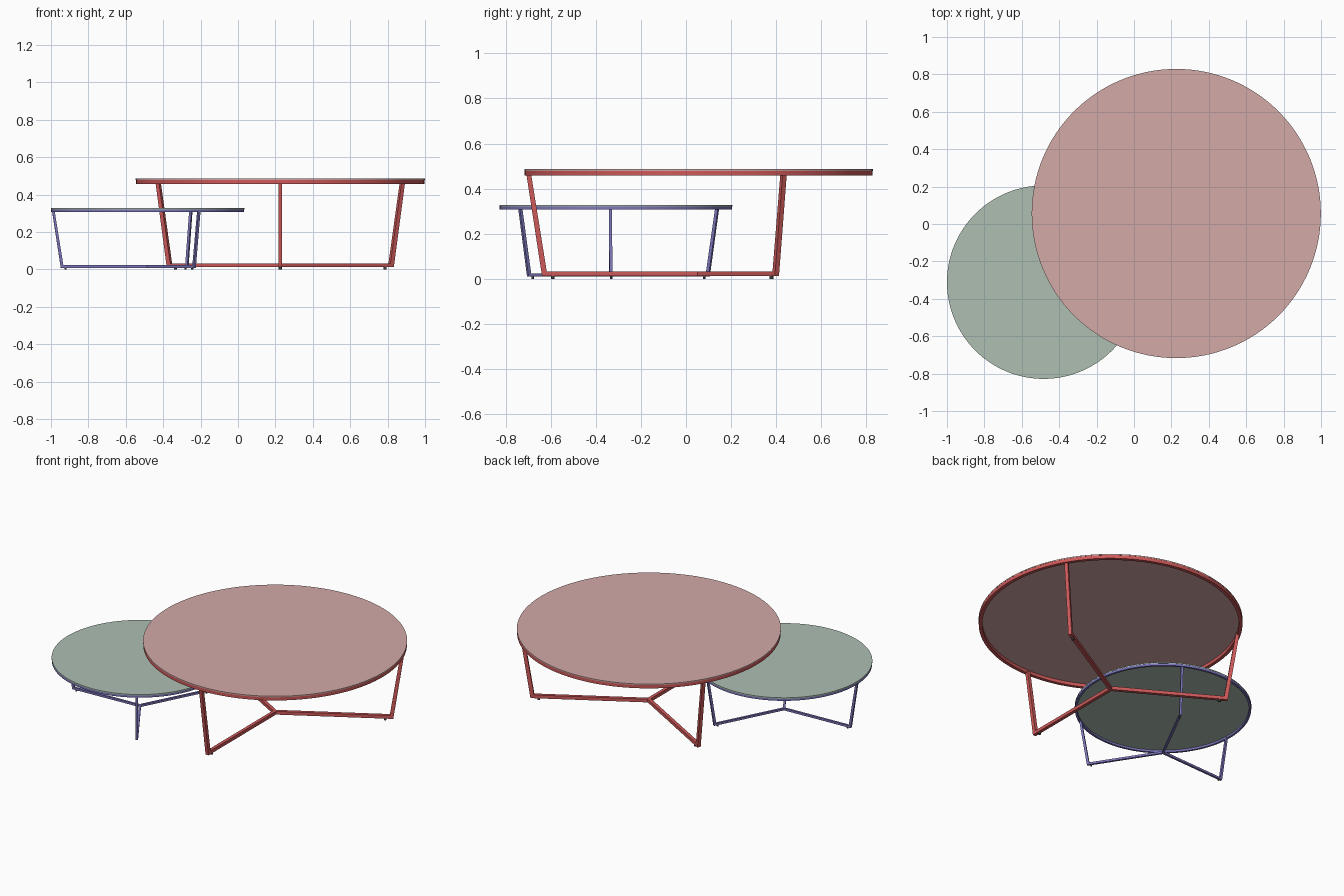
import bpy, bmesh
from math import radians, pi
from mathutils import Matrix, Vector

cube = bpy.data.objects.get("Cube")
if cube:
    bpy.data.objects.remove(cube, do_unlink=True)


def material(name, rgb):
    m = bpy.data.materials.new(name)
    m.use_nodes = True
    m.diffuse_color = (*rgb, 1)
    m.node_tree.nodes["Principled BSDF"].inputs["Base Color"].default_value = (*rgb, 1)
    return m


PINK = material("dusty pink top", (0.65, 0.40, 0.39))
GREEN = material("sage green top", (0.42, 0.52, 0.45))
RED = material("red metal", (0.62, 0.10, 0.10))
VIOLET = material("violet metal", (0.20, 0.18, 0.49))
DARK = material("dark foot pad", (0.05, 0.05, 0.05))


def finish(bm, name, mat, location, smooth=False):
    """Turn a bmesh into a named, coloured object."""
    bmesh.ops.recalc_face_normals(bm, faces=bm.faces)
    mesh = bpy.data.meshes.new(name)
    bm.to_mesh(mesh)
    bm.free()
    mesh.materials.append(mat)
    obj = bpy.data.objects.new(name, mesh)
    obj.location = location
    bpy.context.collection.objects.link(obj)
    if smooth:
        bpy.ops.object.select_all(action='DESELECT')
        obj.select_set(True)
        bpy.context.view_layer.objects.active = obj
        bpy.ops.object.shade_smooth_by_angle(angle=radians(30))
    return obj


def disc(name, mat, location, radius, z0, z1, segments=128):
    bm = bmesh.new()
    bmesh.ops.create_cone(bm, cap_ends=True, segments=segments, radius1=radius,
                          radius2=radius, depth=z1 - z0,
                          matrix=Matrix.Translation((0, 0, (z0 + z1) / 2)))
    return finish(bm, name, mat, location, smooth=True)


def ring(name, mat, location, radius, width, z0, z1):
    """Square-section hoop, spun around the vertical axis."""
    bm = bmesh.new()
    section = [(radius - width, z0), (radius, z0), (radius, z1), (radius - width, z1)]
    verts = [bm.verts.new((r, 0, z)) for r, z in section]
    edges = [bm.edges.new((verts[i], verts[(i + 1) % 4])) for i in range(4)]
    bmesh.ops.spin(bm, geom=verts + edges, cent=(0, 0, 0), axis=(0, 0, 1),
                   angle=2 * pi, steps=128, use_merge=True)
    bmesh.ops.remove_doubles(bm, verts=bm.verts, dist=1e-5)
    return finish(bm, name, mat, location, smooth=True)


def leg(name, mat, location, angle, width, foot, top, z0, z1):
    """Floor spoke and leaning leg in one mitred square bar."""
    bm = bmesh.new()
    outline = [(0, z0), (foot, z0), (top, z1), (top - width, z1),
               (foot - width, z0 + width), (0, z0 + width)]
    face = bm.faces.new([bm.verts.new((r, -width / 2, z)) for r, z in outline])
    out = bmesh.ops.extrude_face_region(bm, geom=[face])
    moved = [v for v in out["geom"] if isinstance(v, bmesh.types.BMVert)]
    bmesh.ops.translate(bm, verts=moved, vec=(0, width, 0))
    obj = finish(bm, name, mat, location)
    obj.rotation_euler.z = radians(angle)


def table(size, centre, radius, bar, foot, top, base, height, turn, plate, frame, pad_r):
    thick = 0.007
    under = height - thick
    # Top plate resting on the hoop
    disc(size + "_table_top", plate, centre, radius, under, height)
    ring(size + "_top_ring", frame, centre, radius - 0.001, bar, under - bar, under)
    # Three legs joined at the middle, each with a foot pad
    for i in range(3):
        angle = turn + 120 * i
        leg(f"{size}_leg_{i + 1}", frame, centre, angle, bar, foot, top,
            base, under - bar / 2)
        offset = Matrix.Rotation(radians(angle), 3, 'Z') @ Vector((pad_r, 0, 0))
        disc(f"{size}_foot_pad_{i + 1}", DARK, Vector(centre) + offset,
             bar * 0.4, 0, base, 16)


table("large", (0.226, 0.056, 0), 0.773, 0.021, 0.695, 0.765, 0.012, 0.486,
      -90, PINK, RED, 0.647)
table("small", (-0.483, -0.311, 0), 0.517, 0.0135, 0.465, 0.512, 0.009, 0.328,
      62.8, GREEN, VIOLET, 0.44)
